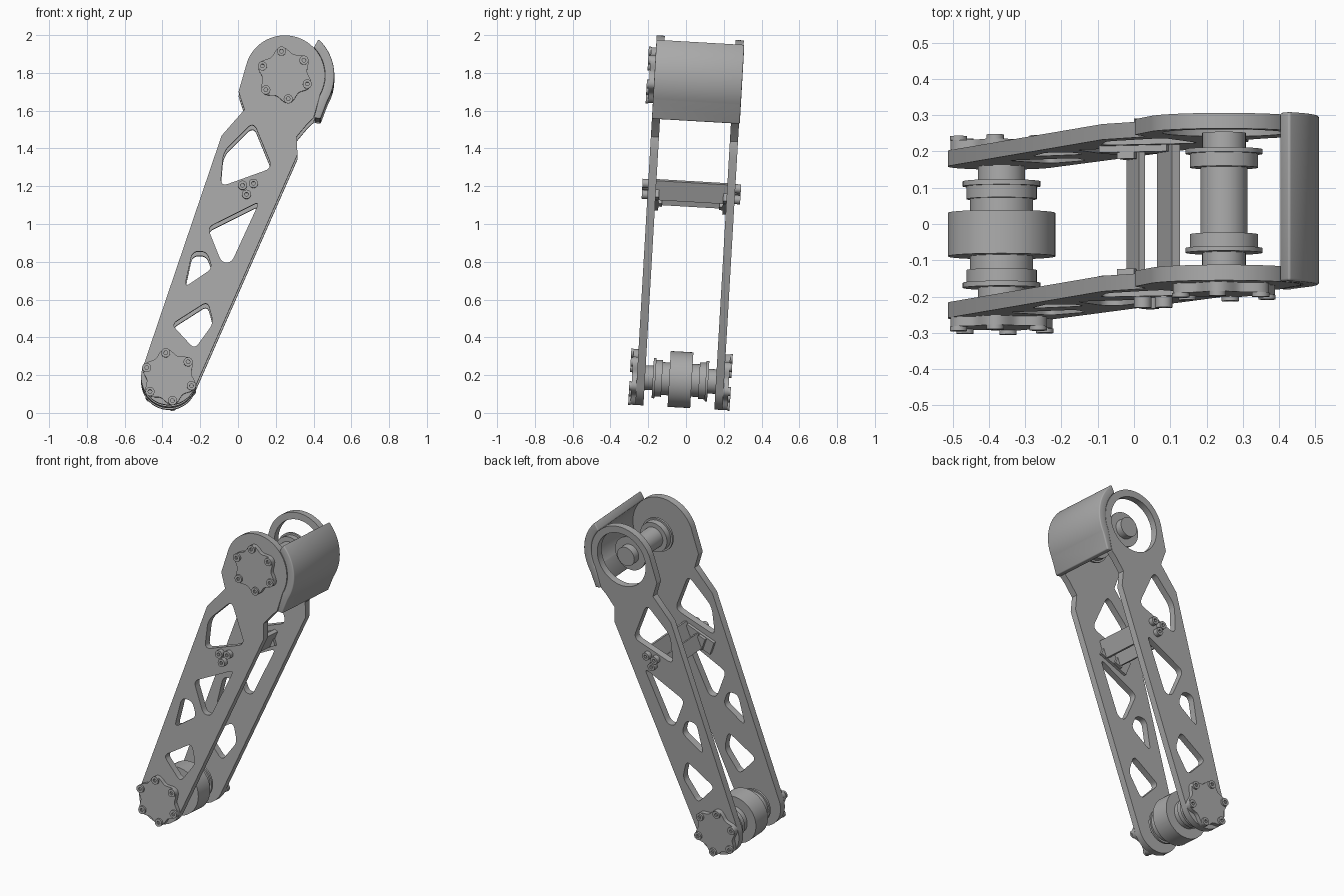
import bpy, math
from mathutils import Matrix, Vector

if "Cube" in bpy.data.objects:
    bpy.data.objects.remove(bpy.data.objects["Cube"])

grey = bpy.data.materials.new("machined_grey")
grey.use_nodes = True
COLOUR = (0.4, 0.4, 0.4, 1)
grey.diffuse_color = COLOUR
grey.node_tree.nodes["Principled BSDF"].inputs["Base Color"].default_value = COLOUR

# The whole arm leans back slightly about its middle height
UP = Vector((0, 0, 1))
TILT = Matrix.Translation(UP) @ Matrix.Rotation(math.radians(-3.32), 4, 'X') @ Matrix.Translation(-UP)
STAND = Matrix.Rotation(math.pi / 2, 4, 'X')
MID = 0.0185                  # centre plane between the two plates
INNER, OUTER = 0.188, 0.231   # plate faces, measured from the centre plane
LOW, TOP = (-0.365, 0.176), (0.248, 1.776)   # joint axes


def arc(c, r, a0, a1, n=40):
    angles = [math.radians(a0 + (a1 - a0) * i / n) for i in range(n + 1)]
    return [(c[0] + r * math.cos(a), c[1] + r * math.sin(a)) for a in angles]


def circle(c, r, n=48):
    return arc(c, r, 0, 360, n)[:-1]


def rounded(points, r):
    """Replace each corner with a short curve."""
    out, pts = [], [Vector(p) for p in points]
    for i, p in enumerate(pts):
        ends = []
        for q in (pts[i - 1], pts[(i + 1) % len(pts)]):
            d = q - p
            ends.append(p + d.normalized() * min(r, d.length * 0.45))
        for k in range(7):
            t = k / 6
            out.append(tuple(ends[0] * (1 - t) ** 2 + p * 2 * t * (1 - t) + ends[1] * t * t))
    return out


def prism(name, loops, y0, y1, bevel=0):
    """Extrude an x-z outline (further loops are holes) from y0 to y1 about the centre plane."""
    cu = bpy.data.curves.new(name, 'CURVE')
    cu.dimensions, cu.fill_mode = '2D', 'BOTH'
    cu.extrude = abs(y1 - y0) / 2
    for loop in loops:
        sp = cu.splines.new('POLY')
        sp.points.add(len(loop) - 1)
        for pt, (x, z) in zip(sp.points, loop):
            pt.co = (x, z, 0, 1)
        sp.use_cyclic_u = True
    temp = bpy.data.objects.new(name + "_outline", cu)
    me = bpy.data.meshes.new_from_object(temp)
    bpy.data.objects.remove(temp)
    bpy.data.curves.remove(cu)
    me.transform(TILT @ Matrix.Translation((0, MID + (y0 + y1) / 2, 0)) @ STAND)
    me.name = name
    me.materials.clear()
    me.materials.append(grey)
    ob = bpy.data.objects.new(name, me)
    bpy.context.collection.objects.link(ob)
    if bevel:
        weld = ob.modifiers.new("weld", 'WELD')
        weld.merge_threshold = 0.0001
        mod = ob.modifiers.new("soft_edges", 'BEVEL')
        mod.width, mod.segments, mod.limit_method = bevel, 3, 'ANGLE'
        mod.angle_limit = math.radians(50)
    return ob


def bolt(name, c, y0, y1, r=0.024):
    prism(name, [circle(c, r, 24), circle(c, r * 0.45, 6)], y0, y1)


# Side plates with weight-saving windows
outline = arc(LOW, 0.148, 163, 339)
outline += [(0.315, 1.356), (0.31, 1.451), (0.368, 1.52), (0.40, 1.55)]
outline += arc(TOP, 0.212, -28, 160)
outline += [(0.003, 1.69), (0.034, 1.594), (-0.087, 1.456)]
windows = [
    rounded([(0.082, 1.53), (0.183, 1.285), (-0.093, 1.186), (-0.077, 1.372)], 0.045),
    rounded([(-0.161, 0.97), (0.114, 1.107), (-0.034, 0.784), (-0.087, 0.784)], 0.035),
    rounded([(-0.241, 0.843), (-0.167, 0.843), (-0.135, 0.753), (-0.283, 0.652)], 0.035),
    rounded([(-0.161, 0.578), (-0.13, 0.462), (-0.23, 0.324), (-0.352, 0.456)], 0.035),
]
prism("front_plate", [outline] + windows, -OUTER, -INNER)
prism("back_plate", [outline] + windows + [circle(TOP, 0.17)], INNER, OUTER)


# Scalloped hub caps with six bolts each
def hub(name, c, side):
    lobes = []
    for i in range(96):
        a = math.tau * i / 96
        r = 0.134 + 0.015 * math.cos(6 * (a - math.radians(98)))
        lobes.append((c[0] + r * math.cos(a), c[1] + r * math.sin(a)))
    face = OUTER + 0.026
    prism(name, [lobes], side * OUTER, side * face)
    for i, p in enumerate(arc(c, 0.128, 98, 398, 5)):
        bolt(f"{name}_bolt_{i + 1}", p, side * face, side * (face + 0.012))


hub("lower_front_hub", LOW, -1)
hub("lower_back_hub", LOW, 1)
hub("upper_front_hub", TOP, -1)

# Lower wheel, and stepped bearings mirrored on both axles
prism("lower_wheel", [circle(LOW, 0.148, 64)], -0.06, 0.06)
prism("upper_shaft", [circle(TOP, 0.065)], -0.092, 0.092)
lower_steps = [(0.087, 0.06, 0.098), (0.097, 0.098, 0.133), (0.107, 0.133, 0.147), (0.065, 0.147, INNER)]
upper_steps = [(0.094, 0.092, 0.13), (0.106, 0.13, 0.143), (0.06, 0.143, INNER)]
for label, c, steps in (("lower", LOW, lower_steps), ("upper", TOP, upper_steps)):
    for side, end in ((-1, "front"), (1, "back")):
        for i, (r, y0, y1) in enumerate(steps):
            prism(f"{label}_{end}_bearing_{i + 1}", [circle(c, r)], side * y0, side * y1)

# Curved guard on the right of the upper joint
guard = arc(TOP, 0.262, 47, -30) + [(0.437, 1.545), (0.402, 1.551)] + arc(TOP, 0.213, -30, 44)
prism("curved_guard", [guard], -OUTER, OUTER + 0.004, 0.012)


# Cross brace between the plates
def bar(c, length, thick, angle):
    u = Vector((math.cos(angle), math.sin(angle)))
    v = Vector((-u.y, u.x))
    c = Vector(c)
    return [tuple(c + u * length * i / 2 + v * thick * j / 2)
            for i, j in ((-1, -1), (1, -1), (1, 1), (-1, 1))]


steep, shallow = math.radians(68), math.radians(21)
prism("brace_flange", [bar((0.095, 1.173), 0.11, 0.024, steep)], -INNER, INNER)
prism("brace_web", [bar((0.005, 1.137), 0.09, 0.018, steep)], -INNER, INNER)
for side, end in ((-1, "front"), (1, "back")):
    prism(f"brace_{end}_pad", [bar((0.013, 1.14), 0.2, 0.09, shallow)],
          side * (INNER - 0.018), side * INNER)
    prism(f"brace_{end}_fillet", [bar((-0.008, 1.132), 0.05, 0.085, shallow)],
          side * (INNER - 0.036), side * (INNER - 0.018))
    for i, p in enumerate([(0.024, 1.192), (0.082, 1.202), (0.045, 1.144)]):
        bolt(f"brace_{end}_bolt_{i + 1}", p, side * OUTER, side * (OUTER + 0.03))

# Smooth round walls, keep machined edges crisp
bpy.ops.object.select_all(action='DESELECT')
for ob in bpy.context.collection.objects:
    if ob.type == 'MESH':
        ob.select_set(True)
        bpy.context.view_layer.objects.active = ob
bpy.ops.object.shade_smooth_by_angle(angle=math.radians(30))
